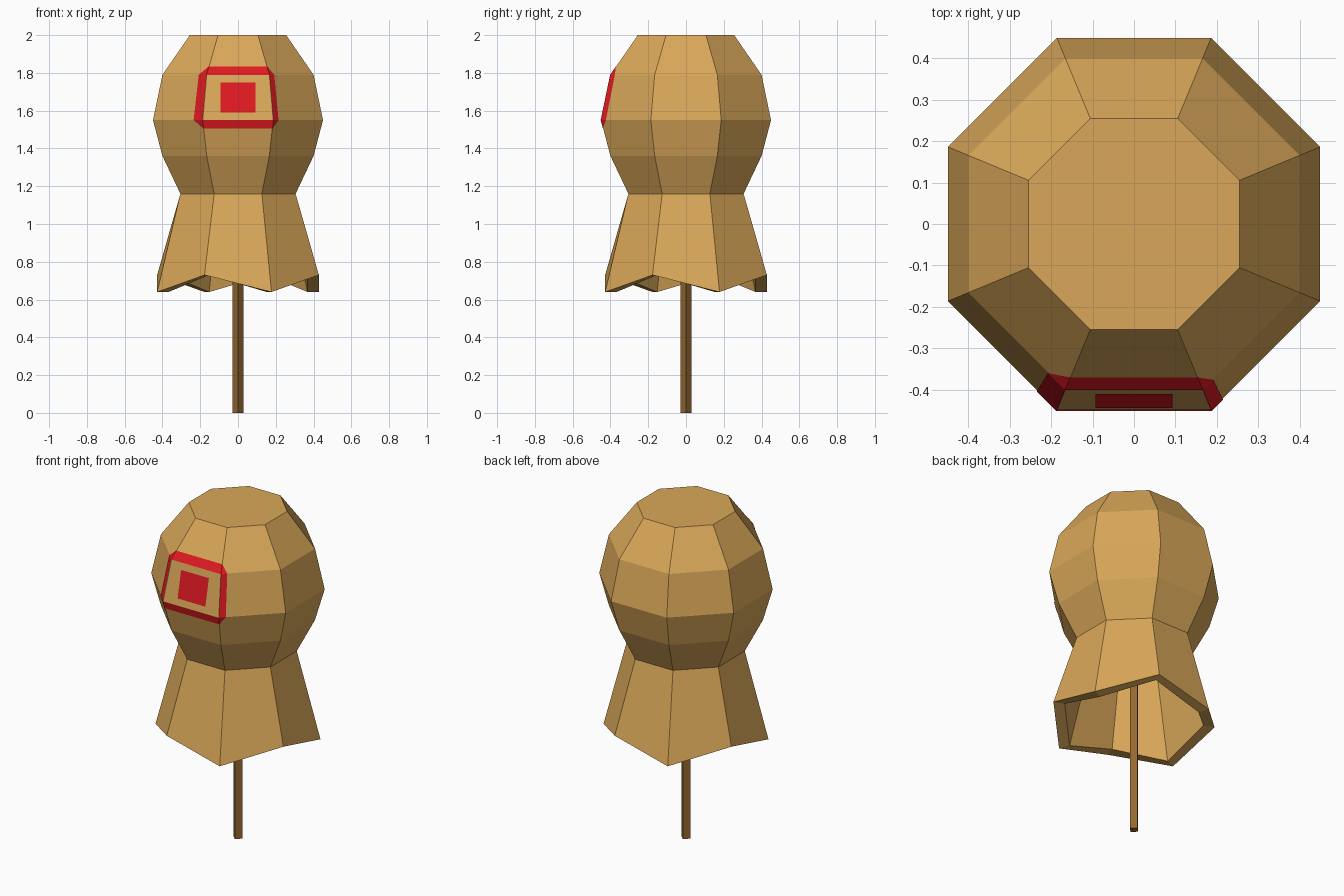
import bpy, math
from math import pi, tan, sqrt

if "Cube" in bpy.data.objects:
    bpy.data.objects.remove(bpy.data.objects["Cube"])

def material(name, rgb):
    m = bpy.data.materials.new(name)
    m.diffuse_color = (*rgb, 1)
    m.use_nodes = True
    m.node_tree.nodes["Principled BSDF"].inputs["Base Color"].default_value = m.diffuse_color
    return m

def build(name, verts, faces, mat):
    me = bpy.data.meshes.new(name)
    me.from_pydata(verts, [], faces)
    me.materials.append(mat)
    ob = bpy.data.objects.new(name, me)
    bpy.context.collection.objects.link(ob)
    return ob

def lathe(name, profile, sides, start, mat):
    """profile rows: (radius, z on even corners, z on odd corners)"""
    verts, faces = [], []
    for r, z_even, z_odd in profile:
        for k in range(sides):
            a = start + 2 * pi * k / sides
            verts.append((r * math.cos(a), r * math.sin(a), z_odd if k % 2 else z_even))
    for i in range(len(profile) - 1):
        for k in range(sides):
            n = (k + 1) % sides
            a, b = i * sides, (i + 1) * sides
            faces.append((a + k, a + n, b + n, b + k))
    faces.append(tuple(reversed(range(sides))))
    faces.append(tuple(range(len(verts) - sides, len(verts))))
    return build(name, verts, faces, mat)

cloth = material("sackcloth", (0.70, 0.39, 0.10))
wood = material("wood", (0.30, 0.14, 0.03))
red = material("red_paint", (0.75, 0.01, 0.015))

# Sack head with flared, zigzag skirt: inside of skirt first, then the outside
HEAD = [(0.305, 1.16), (0.40, 1.36), (0.45, 1.55), (0.40, 1.79), (0.255, 2.0)]
LOW, HIGH = 0.64, 0.73
c = 1 / math.cos(pi / 8)
rows = [(0.25 * c, 1.14, 1.14), (0.368 * c, HIGH, LOW), (0.428 * c, HIGH, LOW)]
rows += [(a * c, z, z) for a, z in HEAD]
# corner 0 is the first one left of centre on the front side
lathe("sack_head", rows, 8, -pi / 2 - pi / 8, cloth)

# Square post, set cornerwise
lathe("post", [(0.03, 0, 0), (0.03, 1.2, 1.2)], 4, 0, wood)

# Painted target lying on the faceted head
def on_head(x, z):
    for (a0, z0), (a1, z1) in zip(HEAD, HEAD[1:]):
        if z0 <= z <= z1:
            a = a0 + (a1 - a0) * (z - z0) / (z1 - z0)
            break
    y = min(a, a * sqrt(2) - abs(x))
    return (x, -y - 0.003, z)

def edge(z, side):
    """x of the front facet's edge at height z"""
    return side * -on_head(0, z)[1] * tan(pi / 8)

Z0, Z1, Z2, Z3 = 1.505, 1.55, 1.79, 1.835
patches = [
    [(-0.093, 1.59), (0.093, 1.59), (0.093, 1.75), (-0.093, 1.75)],
    [(edge(Z0, -1), Z0), (edge(Z0, 1), Z0), (edge(Z1, 1), Z1), (edge(Z1, -1), Z1)],
    [(edge(Z2, -1), Z2), (edge(Z2, 1), Z2), (edge(Z3, 1), Z3), (edge(Z3, -1), Z3)],
]
for s, low, high in ((-1, 0.235, 0.208), (1, 0.215, 0.192)):
    side = [
        [(edge(Z1, s), Z1), (s * low, Z1), (s * high, Z2), (edge(Z2, s), Z2)],
        [(edge(Z2, s), Z2), (s * high, Z2), (edge(Z3, s), Z3)],
        [(edge(Z0, s), Z0), (s * low, Z1), (edge(Z1, s), Z1)],
    ]
    patches += [p if s > 0 else p[::-1] for p in side]
verts, faces = [], []
for p in patches:
    faces.append(tuple(range(len(verts), len(verts) + len(p))))
    verts += [on_head(x, z) for x, z in p]
build("target", verts, faces, red)
